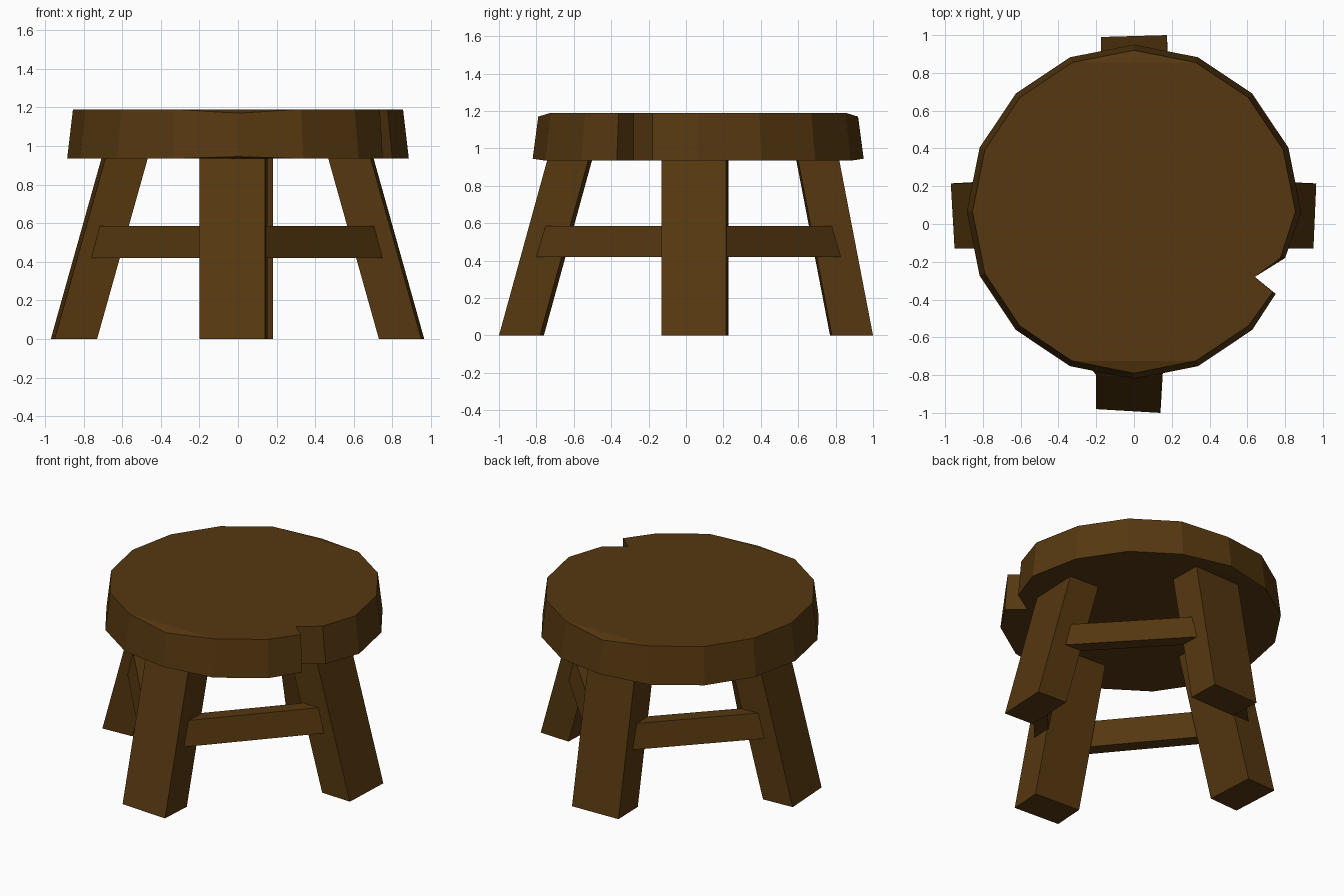
import bpy, bmesh, math
from mathutils import Vector

if "Cube" in bpy.data.objects:
    bpy.data.objects.remove(bpy.data.objects["Cube"])

wood = bpy.data.materials.new("brown wood")
wood.diffuse_color = (0.092, 0.039, 0.005, 1)
wood.use_nodes = True
wood.node_tree.nodes["Principled BSDF"].inputs["Base Color"].default_value = wood.diffuse_color


def make(name, verts, faces):
    bm = bmesh.new()
    vs = [bm.verts.new(v) for v in verts]
    for f in faces:
        bm.faces.new([vs[i] for i in f])
    bmesh.ops.recalc_face_normals(bm, faces=bm.faces[:])
    me = bpy.data.meshes.new(name)
    bm.to_mesh(me)
    bm.free()
    me.materials.append(wood)
    ob = bpy.data.objects.new(name, me)
    bpy.context.collection.objects.link(ob)


def prism(name, bottom, top):
    """Four-sided solid between two quads."""
    faces = [(0, 1, 2, 3), (4, 5, 6, 7)]
    faces += [(i, (i + 1) % 4, (i + 1) % 4 + 4, i + 4) for i in range(4)]
    make(name, bottom + top, faces)


# Seat: tapered 16-sided slab with a notch, dipping at the front and back points
def ring(r, z, dip, notch):
    pts = []
    for i in range(16):
        if i == 15:
            pts += [(x, y, z) for x, y in notch]
            continue
        a = i * math.pi / 8
        pts.append((r * math.cos(a), 0.065 + r * math.sin(a), z + (dip if i in (4, 12) else 0)))
    # start of list is angle 0, notch comes last
    return pts


low = ring(0.885, 0.935, 0.01, [(0.64, -0.28), (0.80, -0.18)])
high = ring(0.855, 1.19, -0.02, [(0.64, -0.28), (0.775, -0.18)])
low.insert(15, (0.75, -0.37, 0.935))
high.insert(15, (0.735, -0.36, 1.19))
n = len(low)
faces = [(i, (i + 1) % n, (i + 1) % n + n, i + n) for i in range(n)]
for o in (0, n):
    faces.append([i + o for i in range(n) if i not in (4, 12)])
    faces += [(3 + o, 4 + o, 5 + o), (11 + o, 12 + o, 13 + o)]
make("seat", low + high, faces)


# Legs: outer foot edge, inward thickness, inward lean up to the seat
def leg(name, a, b, inward, lean):
    a, b, d = Vector((*a, 0)), Vector((*b, 0)), Vector((*inward, 0))
    foot = [a, b, b + d, a + d]
    up = Vector((*lean, 0.945))
    prism(name, foot, [p + up for p in foot])


leg("front_leg", (-0.20, -0.98), (0.14, -1.0), (0.013, 0.22), (0, 0.26))
leg("back_leg", (-0.175, 0.99), (0.175, 1.0), (0.006, -0.22), (0, -0.182))
leg("left_leg", (-0.95, -0.13), (-0.97, 0.215), (0.22, 0.012), (0.265, 0))
leg("right_leg", (0.95, -0.13), (0.965, 0.215), (-0.22, 0.010), (-0.265, 0))


# Rails between neighbouring legs, leaning with the legs
def rail(name, a, b):
    a, b = Vector((*a, 0.42)), Vector((*b, 0.42))
    t = (b - a).normalized()
    a, b = a - t * 0.05, b + t * 0.05
    d = Vector((-t.y, t.x, 0))
    if d.dot(a + b) > 0:
        d = -d  # point towards the middle of the stool
    base = [a, b, b + d * 0.09, a + d * 0.09]
    up = d * 0.033 + Vector((0, 0, 0.165))
    prism(name, base, [p + up for p in base])


rail("front_right_rail", (0.75, -0.125), (0.145, -0.80))
rail("front_left_rail", (-0.76, -0.125), (-0.20, -0.80))
rail("back_right_rail", (0.75, 0.215), (0.175, 0.83))
rail("back_left_rail", (-0.76, 0.215), (-0.175, 0.83))
